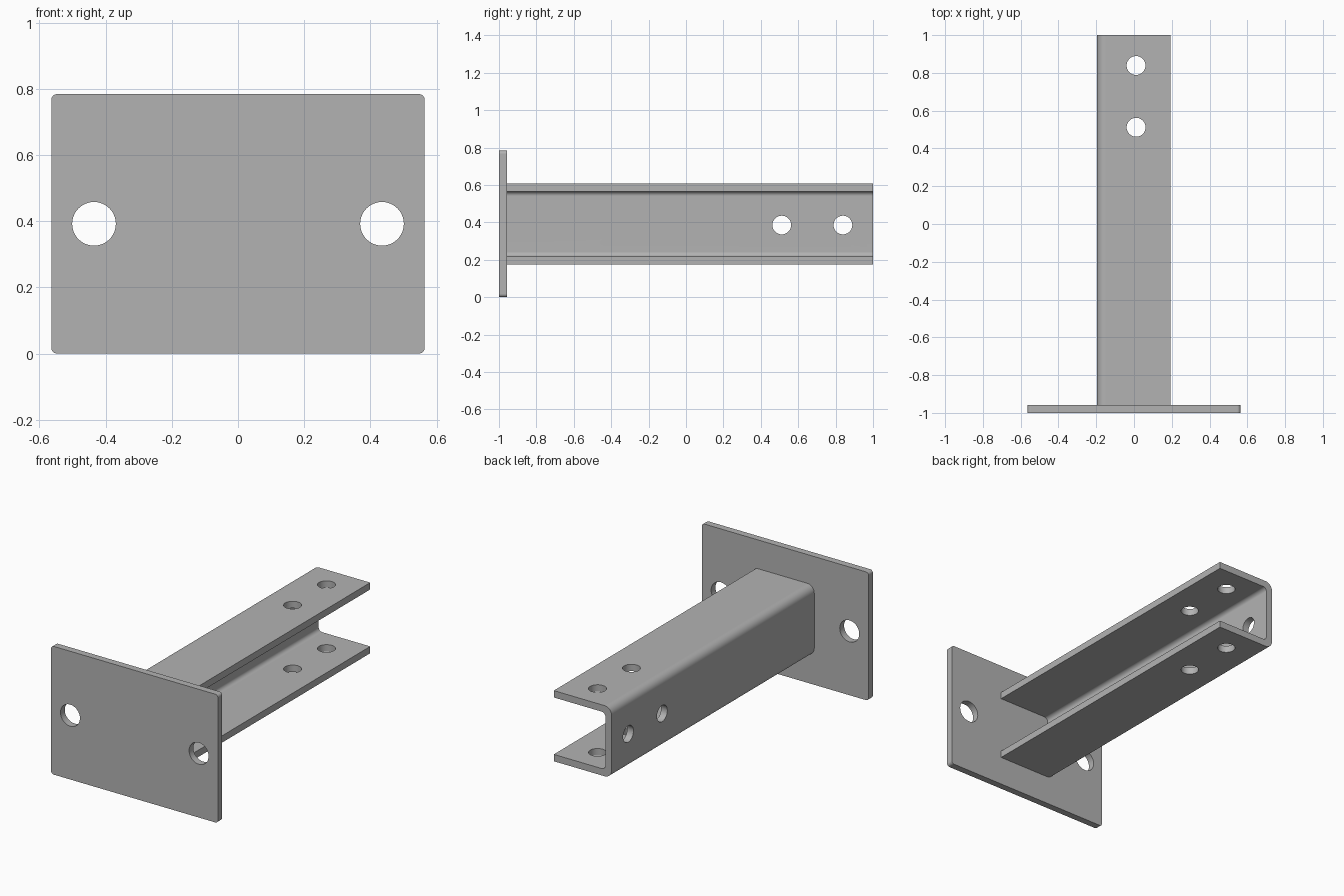
import bpy, bmesh, math
from mathutils import Vector, Matrix

cube = bpy.data.objects.get("Cube")
if cube:
    bpy.data.objects.remove(cube, do_unlink=True)

steel = bpy.data.materials.new("grey_steel")
steel.use_nodes = True
GREY = (0.45, 0.45, 0.45, 1)
steel.diffuse_color = GREY
steel.node_tree.nodes["Principled BSDF"].inputs["Base Color"].default_value = GREY


def rounded(corners, steps=8):
    """Outline in x, z from (x, z, radius) corners, with round bends."""
    out = []
    for i, (x, z, r) in enumerate(corners):
        p = Vector((x, z))
        if r == 0:
            out.append(p)
            continue
        a = (Vector(corners[i - 1][:2]) - p).normalized()
        b = (Vector(corners[(i + 1) % len(corners)][:2]) - p).normalized()
        for k in range(steps + 1):
            t = k / steps * math.pi / 2
            out.append(p + a * r * (1 - math.sin(t)) + b * r * (1 - math.cos(t)))
    return out


def extrude(name, outline, y0, y1):
    bm = bmesh.new()
    face = bm.faces.new([bm.verts.new((p.x, y0, p.y)) for p in outline])
    new = bmesh.ops.extrude_face_region(bm, geom=[face])["geom"]
    bmesh.ops.translate(bm, vec=(0, y1 - y0, 0),
                        verts=[v for v in new if isinstance(v, bmesh.types.BMVert)])
    bmesh.ops.recalc_face_normals(bm, faces=bm.faces)
    mesh = bpy.data.meshes.new(name)
    bm.to_mesh(mesh)
    bm.free()
    mesh.materials.append(steel)
    obj = bpy.data.objects.new(name, mesh)
    bpy.context.collection.objects.link(obj)
    return obj


def drill(obj, centre, axis, radius, depth):
    """Cut a round hole along an axis and discard the drill."""
    turn = Vector((0, 0, 1)).rotation_difference(Vector(axis)).to_matrix().to_4x4()
    bm = bmesh.new()
    bmesh.ops.create_cone(bm, cap_ends=True, segments=40, radius1=radius, radius2=radius,
                          depth=depth, matrix=Matrix.Translation(centre) @ turn)
    mesh = bpy.data.meshes.new("drill")
    bm.to_mesh(mesh)
    bm.free()
    mesh.materials.append(steel)
    cutter = bpy.data.objects.new("drill", mesh)
    cutter.hide_render = True
    bpy.context.collection.objects.link(cutter)
    mod = obj.modifiers.new("hole", "BOOLEAN")
    mod.operation, mod.solver, mod.object = "DIFFERENCE", "EXACT", cutter
    bpy.context.view_layer.objects.active = obj
    bpy.ops.object.modifier_apply(modifier=mod.name)
    bpy.data.objects.remove(cutter, do_unlink=True)


def finish(obj):
    bpy.ops.object.select_all(action="DESELECT")
    obj.select_set(True)
    bpy.context.view_layer.objects.active = obj
    bpy.ops.object.shade_smooth_by_angle(angle=math.radians(30))
    obj.modifiers.new("flat_sides", "WEIGHTED_NORMAL").keep_sharp = True


T = 0.042                 # sheet thickness
MID = 0.392               # centre height
BACK = -1 + T             # rear face of the plate

# Mounting plate with two bolt holes
W, H, R = 0.564, 0.784, 0.018
plate = extrude("mounting_plate",
                rounded([(-W, 0, R), (W, 0, R), (W, H, R), (-W, H, R)]), -1, BACK)
for side in (-1, 1):
    drill(plate, (side * 0.435, -1 + T / 2, MID), (0, 1, 0), 0.066, 0.2)
finish(plate)

# Channel arm, open towards +x, with rounded bends
L, F, HALF = -0.197, 0.194, 0.216
lo, hi = MID - HALF, MID + HALF
RO, RI = 0.048, 0.025
arm = extrude("channel_arm", rounded([
    (F, lo, 0), (F, lo + T, 0), (L + T, lo + T, RI), (L + T, hi - T, RI),
    (F, hi - T, 0), (F, hi, 0), (L, hi, RO), (L, lo, RO)]), BACK, 1)

# Holes through both flanges and through the web
for y in (0.512, 0.839):
    drill(arm, (0.011, y, MID), (0, 0, 1), 0.05, 0.8)
    drill(arm, (L, y, MID - 0.006), (1, 0, 0), 0.05, 0.2)
finish(arm)
